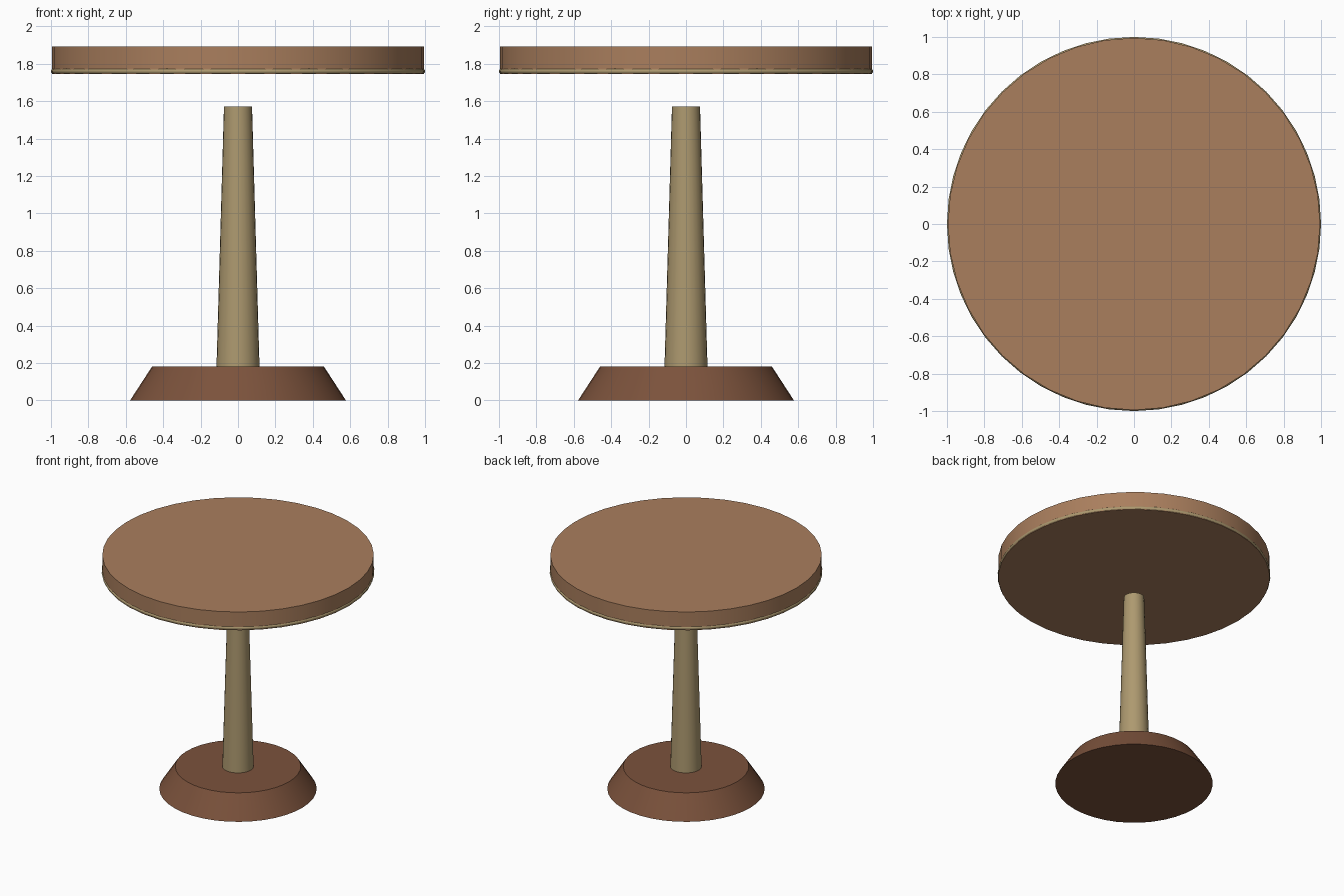
import bpy, math

if "Cube" in bpy.data.objects:
    bpy.data.objects.remove(bpy.data.objects["Cube"])


def paint(obj, name, color):
    mat = bpy.data.materials.get(name) or bpy.data.materials.new(name)
    mat.diffuse_color = (*color, 1)
    mat.use_nodes = True
    mat.node_tree.nodes["Principled BSDF"].inputs["Base Color"].default_value = mat.diffuse_color
    obj.data.materials.append(mat)
    bpy.ops.object.shade_smooth_by_angle(angle=math.radians(30))


def tapered(name, r_low, r_high, z_low, z_high, sides, mat, color):
    bpy.ops.mesh.primitive_cone_add(vertices=sides, radius1=r_low, radius2=r_high,
                                    depth=z_high - z_low,
                                    location=(0, 0, (z_low + z_high) / 2))
    obj = bpy.context.object
    obj.name = name
    paint(obj, mat, color)


# flared foot
tapered("base", 0.577, 0.46, 0, 0.18, 40, "dark_wood", (0.20, 0.085, 0.045))
# slender column, stopping short of the top
tapered("column", 0.115, 0.075, 0.18, 1.572, 24, "pale_wood", (0.42, 0.32, 0.16))
# round table top
tapered("table_top", 0.995, 0.995, 1.744, 1.892, 40, "mid_wood", (0.40, 0.21, 0.11))

# thin bead around the lower edge of the top
bpy.ops.mesh.primitive_torus_add(major_radius=0.985, minor_radius=0.015,
                                 major_segments=48, minor_segments=12,
                                 location=(0, 0, 1.76))
bpy.context.object.name = "edge_bead"
paint(bpy.context.object, "pale_wood", (0.42, 0.32, 0.16))
